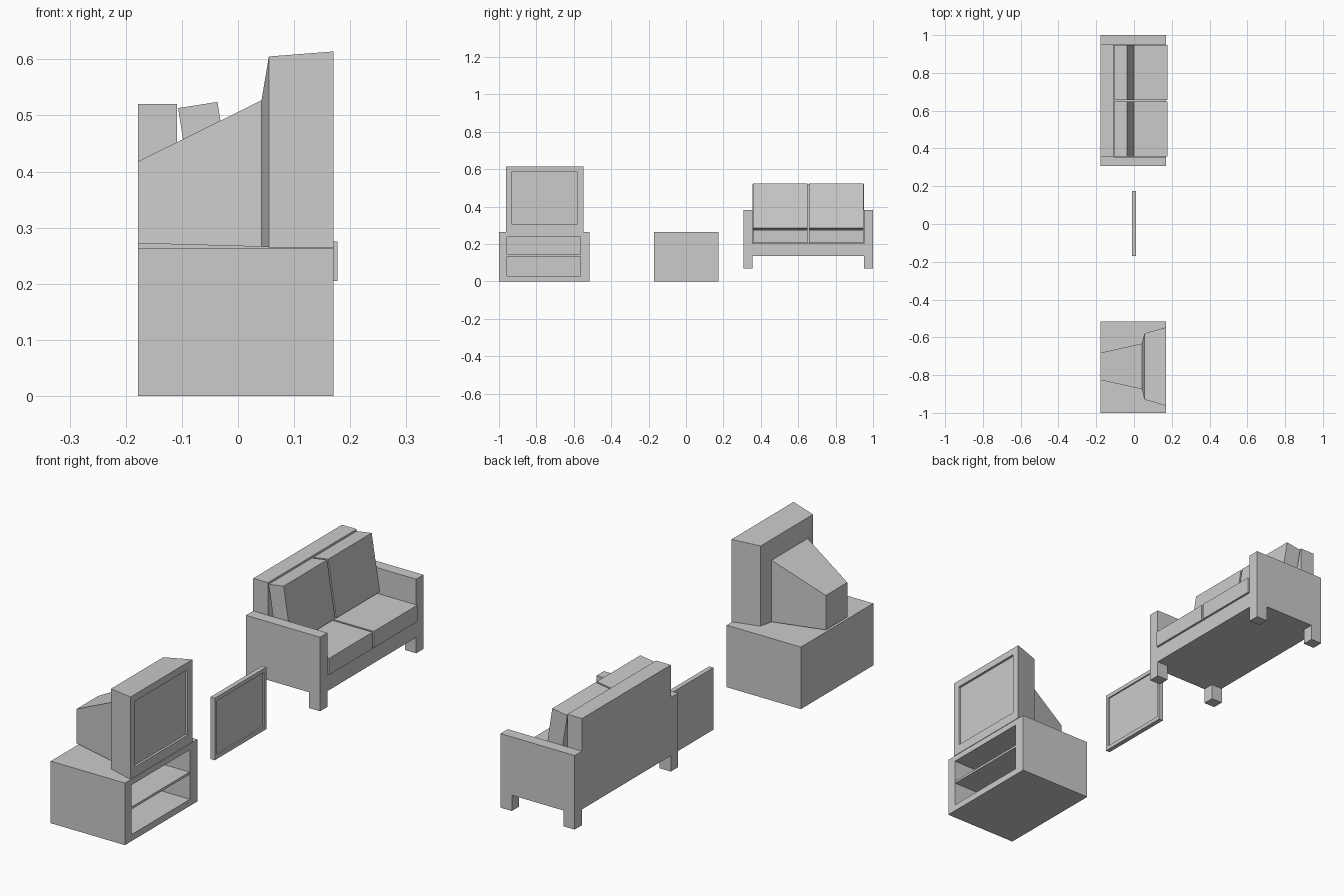
import bpy, bmesh, math
from mathutils import Matrix

if "Cube" in bpy.data.objects:
    bpy.data.objects.remove(bpy.data.objects["Cube"])


def make(name, rings):
    """Skin closed point loops in order and cap both ends."""
    bm = bmesh.new()
    loops = [[bm.verts.new(p) for p in ring] for ring in rings]
    n = len(loops[0])
    for a, b in zip(loops, loops[1:]):
        for i in range(n):
            j = (i + 1) % n
            bm.faces.new((a[i], a[j], b[j], b[i]))
    bm.faces.new(loops[0])
    bm.faces.new(loops[-1])
    bmesh.ops.recalc_face_normals(bm, faces=bm.faces)
    me = bpy.data.meshes.new(name)
    bm.to_mesh(me)
    bm.free()
    ob = bpy.data.objects.new(name, me)
    bpy.context.collection.objects.link(ob)
    return ob


def loft(name, *sections):
    """Rectangular sections along x: (x, y0, y1, z0, z1)."""
    return make(name, [[(x, y0, z0), (x, y1, z0), (x, y1, z1), (x, y0, z1)]
                       for x, y0, y1, z0, z1 in sections])


def box(name, x0, x1, *yz):
    return loft(name, (x0, *yz), (x1, *yz))


def extrude_y(name, profile, y0, y1):
    return make(name, [[(x, y, z) for x, z in profile] for y in (y0, y1)])


# Television cabinet with open front and shelf
loft("cabinet", (-.178, -1, -.515, 0, .263), (.17, -1, -.515, 0, .263),
     (.17, -.957, -.565, .028, .238), (-.14, -.957, -.565, .028, .238))
box("cabinet_shelf", -.14, .168, -.957, -.565, .133, .143)

# Television: tapered tube housing, stepped shoulder, recessed screen
loft("television", (-.178, -.826, -.682, .272, .418),
     (.042, -.875, -.633, .266, .527), (.055, -.929, -.579, .265, .605),
     (.17, -.963, -.547, .265, .614), (.17, -.932, -.580, .306, .584),
     (.16, -.932, -.580, .306, .584))

# Upright framed panel
loft("framed_panel", (-.01, -.17, .175, 0, .263), (.01, -.17, .175, 0, .263),
     (.01, -.155, .16, .017, .246), (.004, -.155, .16, .017, .246))

# Sofa arms with integral legs
arm = [(-.178, .068), (-.125, .068), (-.125, .135), (.117, .135),
       (.117, .068), (.17, .068), (.17, .382), (-.178, .382)]
for side, y0, y1 in (("near", .307, .356), ("far", .951, 1.0)):
    extrude_y("sofa_arm_" + side, arm, y0, y1)

# Sofa base and back in one profile
frame = [(-.178, .135), (.17, .135), (.17, .203), (-.109, .203),
         (-.109, .52), (-.178, .52)]
extrude_y("sofa_frame", frame, .356, .951)

# Seat cushions and leaning back cushions
for side, y0, y1 in (("near", .358, .649), ("far", .657, .948)):
    box("seat_cushion_" + side, -.107, .177, y0, y1, .205, .275)
    cushion = box("back_cushion_" + side, -.071, 0, y0, y1, 0, .243)
    cushion.data.transform(Matrix.Translation((.001, 0, .284))
                           @ Matrix.Rotation(math.radians(-8.9), 4, 'Y'))
